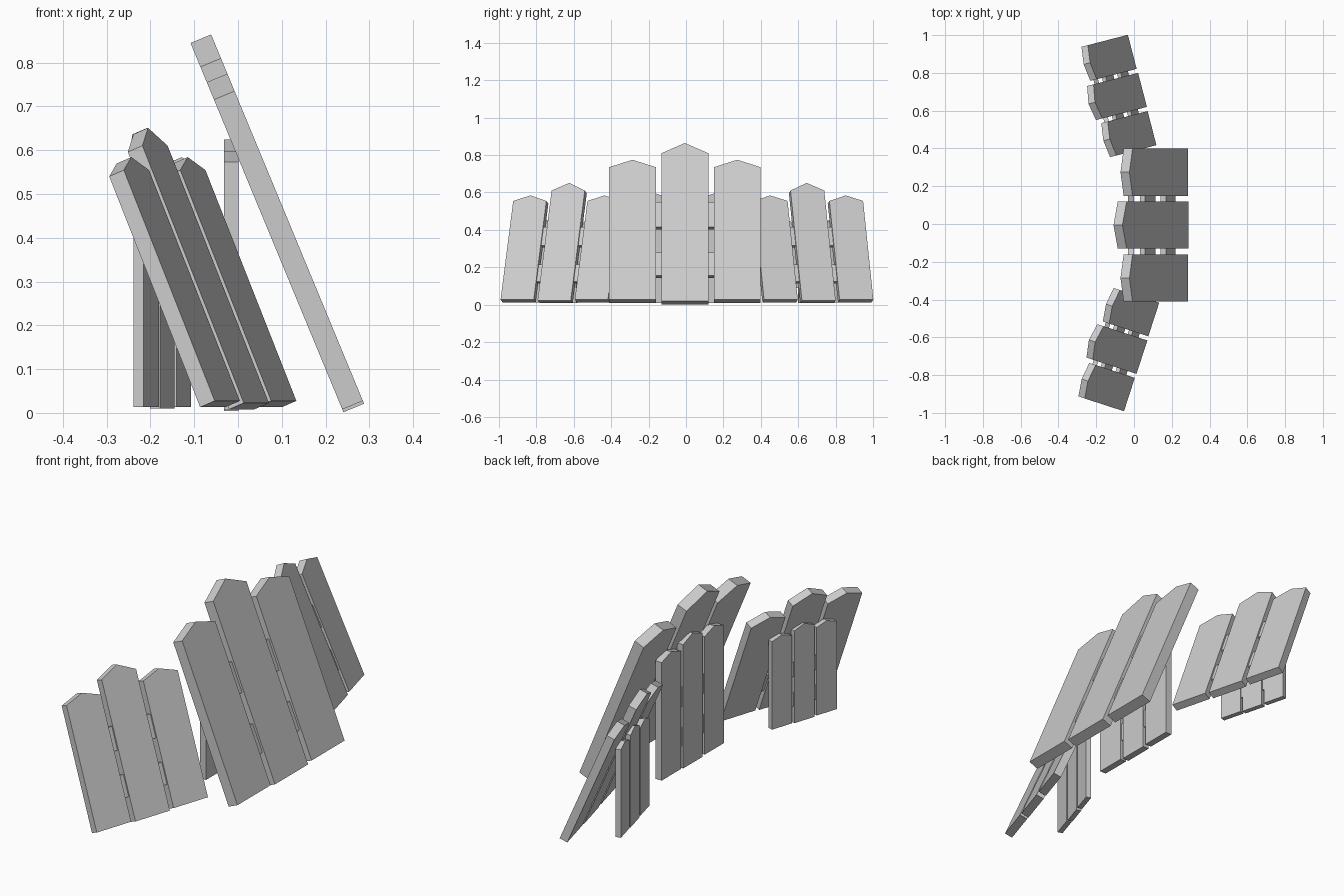
import bpy, bmesh
from math import radians
from mathutils import Matrix

if "Cube" in bpy.data.objects:
    bpy.data.objects.remove(bpy.data.objects["Cube"])


def prism(name, outline, x0, x1, matrix):
    """Extrude a (y, z) outline from x0 to x1, then place it with a matrix."""
    bm = bmesh.new()
    face = bm.faces.new([bm.verts.new((x0, y, z)) for y, z in outline])
    new = bmesh.ops.extrude_face_region(bm, geom=[face])['geom']
    bmesh.ops.translate(bm, vec=(x1 - x0, 0, 0),
                        verts=[v for v in new if isinstance(v, bmesh.types.BMVert)])
    bm.transform(matrix)
    bmesh.ops.recalc_face_normals(bm, faces=bm.faces)
    mesh = bpy.data.meshes.new(name)
    bm.to_mesh(mesh)
    bm.free()
    bpy.context.collection.objects.link(bpy.data.objects.new(name, mesh))


def panel(name, m, thick, width, pitch, mid, side, rails, rail_thick):
    """Three pointed planks held by two rails; mid/side = bottom, shoulder, peak."""
    w = width / 2
    for i in (-1, 0, 1):
        z0, z1, z2 = side if i else mid
        y = i * pitch
        prism(name + "_plank",
              [(y - w, z0), (y + w, z0), (y + w, z1), (y, z2), (y - w, z1)],
              -thick, 0, m)
    c, r = -thick / 2, rail_thick / 2
    for z0, z1 in rails:
        prism(name + "_rail", [(-pitch, z0), (pitch, z0), (pitch, z1), (-pitch, z1)],
              c - r, c + r, m)


def barricade(name, x, y, z, turn, scale):
    """Leaning front panel with a smaller upright panel behind it."""
    base = (Matrix.Translation((x, y, z)) @ Matrix.Rotation(radians(turn), 4, 'Z')
            @ Matrix.Scale(scale, 4))
    lean = base @ Matrix.Translation((0, 0, 0.021)) @ Matrix.Rotation(radians(-22.5), 4, 'Y')
    panel(name + "_leaning", lean, 0.051, 0.25, 0.28,
          (0, 0.854, 0.913), (0.007, 0.773, 0.816),
          [(0.15, 0.285), (0.43, 0.575)], 0.03)
    upright = base @ Matrix.Translation((-0.287, 0, 0))
    panel(name + "_support", upright, 0.033, 0.146, 0.163,
          (0.004, 0.597, 0.625), (0.008, 0.573, 0.597),
          [(0.11, 0.2), (0.3, 0.395)], 0.02)


# centre section and two smaller angled wings
barricade("centre", 0.288, -0.006, 0, 0, 1)
barricade("near_wing", 0.042, -0.705, 0.007, -18, 0.745)
barricade("far_wing", 0.045, 0.71, 0.007, 14.5, 0.745)
